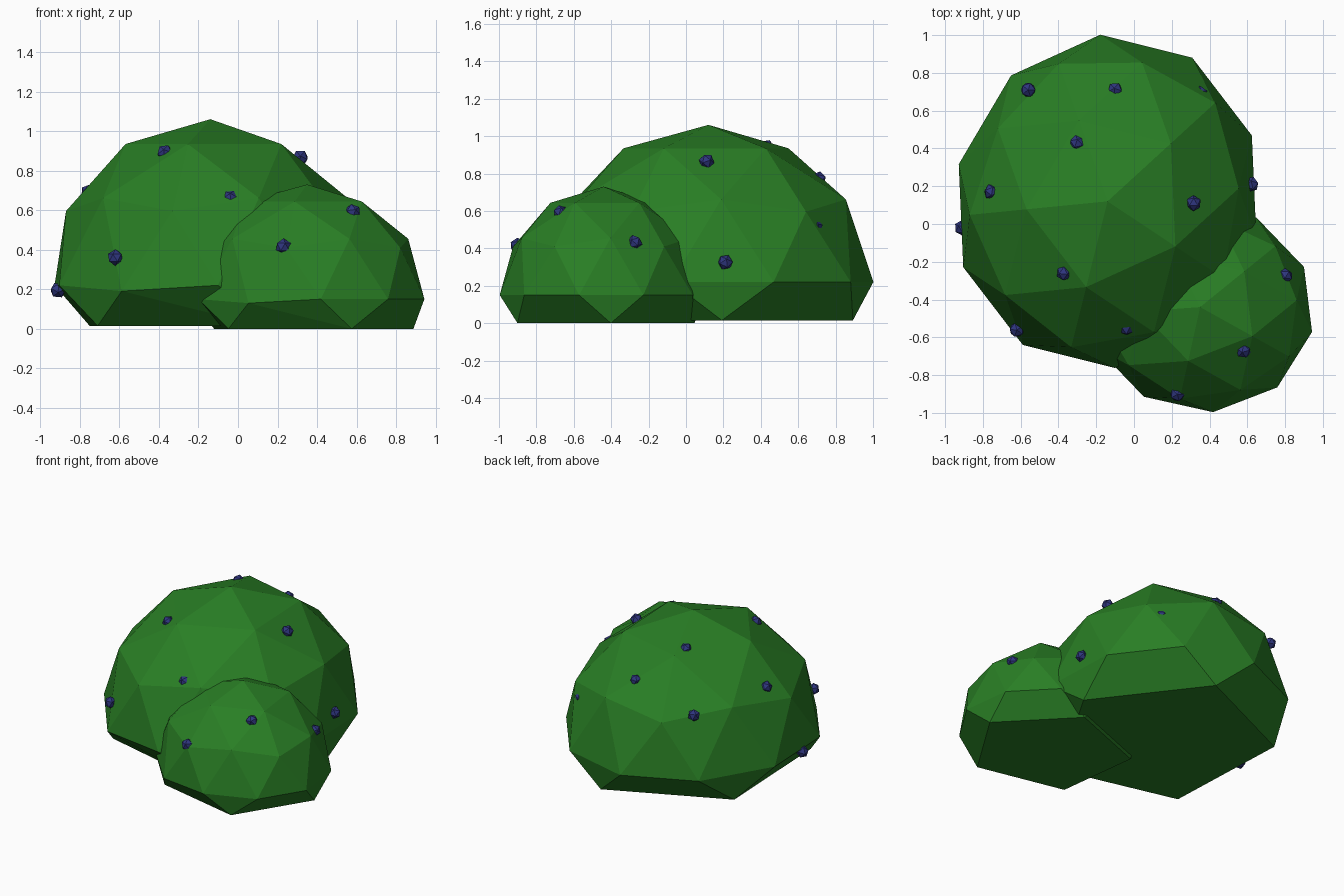
import bpy, bmesh, math
from mathutils import Matrix, Vector

if "Cube" in bpy.data.objects:
    bpy.data.objects.remove(bpy.data.objects["Cube"])


def material(name, rgb):
    m = bpy.data.materials.new(name)
    m.diffuse_color = (*rgb, 1)
    m.use_nodes = True
    m.node_tree.nodes["Principled BSDF"].inputs["Base Color"].default_value = m.diffuse_color
    return m


leaf_green = material("leaf_green", (0.022, 0.21, 0.018))
berry_blue = material("berry_blue", (0.028, 0.036, 0.21))


def finish(bm, name, mat):
    me = bpy.data.meshes.new(name)
    bm.to_mesh(me)
    bm.free()
    me.materials.append(mat)
    ob = bpy.data.objects.new(name, me)
    bpy.context.collection.objects.link(ob)
    return ob


def leaf_lobe(name, centre, radii, turn, base):
    """Faceted half ball whose lower ring is lifted to a flat base."""
    bm = bmesh.new()
    bmesh.ops.create_icosphere(bm, subdivisions=2, radius=1)
    # spin so that a lower-ring corner sits at 18 degrees
    low = next(v for v in bm.verts if abs(v.co.z + 0.447) < 0.02)
    spin = math.radians(18) - math.atan2(low.co.y, low.co.x)
    bm.transform(Matrix.Rotation(spin, 4, 'Z'))
    # keep the points above the underside and wrap them in a new skin
    dip = Vector((math.cos(math.radians(-108)), math.sin(math.radians(-108)), 0))
    points = [v.co.copy() for v in bm.verts if v.co.z > -0.5]
    bm.free()
    bm = bmesh.new()
    for p in points:
        if p.z < -0.3:
            p.z = (base - centre[2]) / radii[2]
        elif (p - dip).length < 0.05:
            p.z -= 0.035
        bm.verts.new(p)
    bmesh.ops.convex_hull(bm, input=bm.verts[:])
    bm.transform(Matrix.Translation(centre) @ Matrix.Rotation(math.radians(turn), 4, 'Z')
                 @ Matrix.Diagonal((*radii, 1)))
    bmesh.ops.recalc_face_normals(bm, faces=bm.faces[:])
    return finish(bm, name, leaf_green)


# Leaf masses
leaf_lobe("large_leaf_mass", (-0.14, 0.12, 0.22), (0.812, 0.89, 0.84), -14, 0.015)
leaf_lobe("small_leaf_mass", (0.35, -0.44, 0.15), (0.607, 0.555, 0.58), -12.5, 0.0)

# Berries scattered over both masses
berries = [
    (-0.56, 0.71, 0.64), (-0.10, 0.71, 0.77), (0.35, 0.69, 0.515),
    (-0.30, 0.43, 0.94), (-0.755, 0.17, 0.69), (0.315, 0.11, 0.865),
    (-0.37, -0.26, 0.89), (-0.62, -0.56, 0.36), (-0.04, -0.55, 0.66),
    (-0.91, -0.02, 0.195), (0.62, 0.21, 0.325), (0.58, -0.28, 0.60),
    (0.80, -0.275, 0.43), (0.58, -0.67, 0.59), (0.23, -0.90, 0.415),
]
for i, pos in enumerate(berries):
    bm = bmesh.new()
    bmesh.ops.create_icosphere(bm, subdivisions=1, radius=0.042)
    bm.transform(Matrix.Translation(pos) @ Matrix.Rotation(i * 0.9, 4, 'X')
                 @ Matrix.Rotation(i * 1.7, 4, 'Z'))
    finish(bm, f"berry_{i + 1}", berry_blue)
